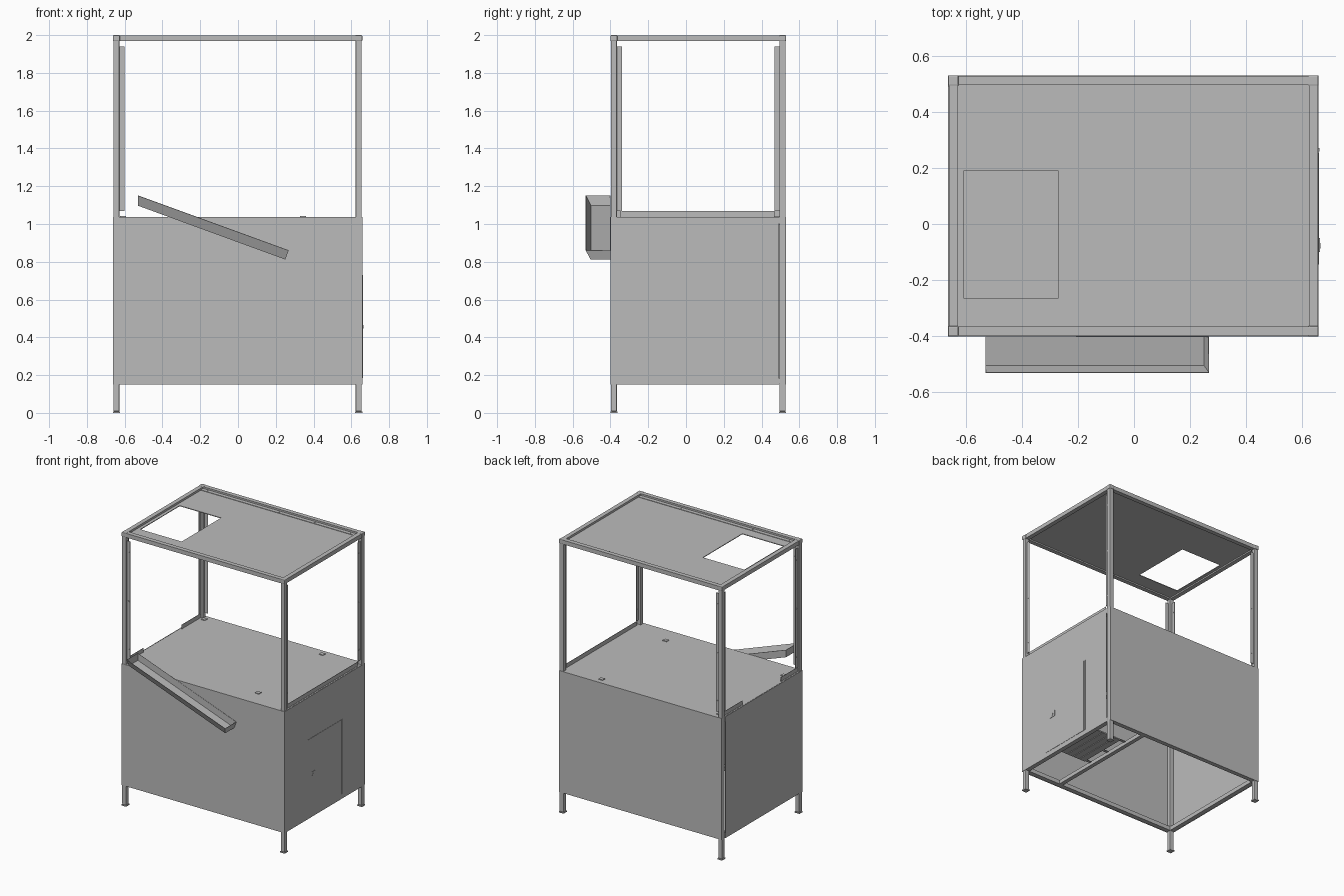
import bpy, bmesh, math
from mathutils import Vector, Matrix

if "Cube" in bpy.data.objects:
    bpy.data.objects.remove(bpy.data.objects["Cube"])

grey = bpy.data.materials.new("painted_grey")
grey.diffuse_color = (0.5, 0.5, 0.5, 1)
grey.use_nodes = True
grey.node_tree.nodes["Principled BSDF"].inputs["Base Color"].default_value = grey.diffuse_color


def finish(name, bm):
    me = bpy.data.meshes.new(name)
    bmesh.ops.recalc_face_normals(bm, faces=bm.faces)
    bm.to_mesh(me)
    bm.free()
    me.materials.append(grey)
    ob = bpy.data.objects.new(name, me)
    bpy.context.collection.objects.link(ob)
    return ob


def boxes(name, *specs, bevel=0):
    """One object from boxes given as (x0, x1, y0, y1, z0, z1)."""
    bm = bmesh.new()
    for x0, x1, y0, y1, z0, z1 in specs:
        m = Matrix.Translation(((x0 + x1) / 2, (y0 + y1) / 2, (z0 + z1) / 2))
        m = m @ Matrix.Diagonal((x1 - x0, y1 - y0, z1 - z0, 1))
        bmesh.ops.create_cube(bm, size=1, matrix=m)
    ob = finish(name, bm)
    if bevel:
        mod = ob.modifiers.new("soft_edges", 'BEVEL')
        mod.width, mod.segments = bevel, 2
    return ob


def discs(name, points, axis, r=0.005, depth=0.004):
    """Small screw heads facing along the given axis."""
    bm = bmesh.new()
    rot = Vector((0, 0, 1)).rotation_difference(Vector(axis)).to_matrix().to_4x4()
    for p in points:
        bmesh.ops.create_cone(bm, cap_ends=True, segments=10, radius1=r, radius2=r,
                              depth=depth, matrix=Matrix.Translation(p) @ rot)
    return finish(name, bm)


X0, X1, Y0, Y1 = -0.66, 0.655, -0.398, 0.527   # frame outside
W, T = 0.032, 0.003                            # tube width, sheet thickness

# corner posts with feet and top caps
for sx, px in (("left", X0), ("right", X1 - W)):
    for sy, py in (("front", Y0), ("back", Y1 - W)):
        n = f"{sy}_{sx}"
        boxes(n + "_post", (px, px + W, py, py + W, 0.008, 1.99), bevel=0.004)
        boxes(n + "_foot", (px - T, px + W + T, py - T, py + W + T, 0, 0.008))
        boxes(n + "_cap", (px - T, px + W + T, py - T, py + W + T, 1.968, 2.0), bevel=0.005)

# horizontal rails at bottom, deck and roof height
for n, z in (("bottom", 0.152), ("deck", 1.003), ("roof", 1.968)):
    z1 = z + 0.03
    boxes(n + "_rails",
          (X0 + W, X1 - W, Y0, Y0 + W, z, z1), (X0 + W, X1 - W, Y1 - W, Y1, z, z1),
          (X0, X0 + W, Y0 + W, Y1 - W, z, z1), (X1 - W, X1, Y0 + W, Y1 - W, z, z1))
boxes("bottom_cross_bar", (0.325, 0.355, Y0 + W, Y1 - W, 0.152, 0.18))

# cabinet sheets: side sheets stop short of the back posts
boxes("front_panel", (X0 - T, X1 + T, Y0 - T, Y0, 0.15, 1.038))
boxes("back_panel", (X0, X1, Y1, Y1 + T, 0.15, 1.038))
boxes("left_panel", (X0 - T, X0, Y0, Y1 - W - 0.003, 0.15, 1.038))
boxes("right_panel", (X1, X1 + T, Y0, Y1 - W - 0.003, 0.15, 1.038))
boxes("deck", (X0 + 0.002, X1 - 0.002, Y0, Y1, 1.033, 1.038))
boxes("deck_tabs", *[(x - 0.016, x + 0.016, y - 0.014, y + 0.014, 1.038, 1.043)
                     for x in (-0.61, 0.345) for y in (-0.26, 0.48)])

# roof sheet around a rectangular opening
hx0, hx1, hy0, hy1 = -0.605, -0.27, -0.265, 0.19
rx0, rx1, ry0, ry1, rz0, rz1 = X0 + W, X1 - W, Y0 + W, Y1 - W, 1.978, 1.983
boxes("roof_panel", (hx1, rx1, ry0, ry1, rz0, rz1), (rx0, hx0, ry0, ry1, rz0, rz1),
      (hx0, hx1, ry0, hy0, rz0, rz1), (hx0, hx1, hy1, ry1, rz0, rz1))
boxes("roof_strips", (rx0, rx1, ry0, ry0 + 0.028, rz1, rz1 + T),
      (rx0, rx1, ry1 - 0.028, ry1, rz1, rz1 + T))
discs("roof_screws", [(x, y, rz1 + T) for x in (-0.585, -0.295, 0, 0.285, 0.575)
                      for y in (ry0 + 0.016, ry1 - 0.016)], (0, 0, 1))

# flat strips framing the side windows
for n, x in (("left", X0 + 0.012), ("right", X1 - 0.015)):
    s = [(x, x + T, ry0, ry0 + 0.026, 1.07, 1.94), (x, x + T, ry1 - 0.026, ry1, 1.07, 1.94)]
    if n == "right":
        s.append((x, x + T, ry0 + 0.02, ry1 - 0.026, 1.038, 1.068))
    else:
        s += [(x, x + T, ry0, -0.17, 1.038, 1.068), (x, x + T, 0.27, ry1, 1.038, 1.068)]
    boxes(n + "_window_strips", *s)
    discs(n + "_window_screws", [(x + T / 2, y, z) for y in (ry0 + 0.014, ry1 - 0.014)
                                 for z in (1.15, 1.5, 1.86)], (1, 0, 0), depth=0.006)

# strips beside the left posts in the front and back openings
boxes("left_edge_strips", *[(rx0, rx0 + 0.026, y, y + T, 1.07, 1.94)
                            for y in (Y0 + 0.012, Y1 - 0.015)])
discs("left_edge_screws", [(rx0 + 0.014, y + T / 2, z) for y in (Y0 + 0.012, Y1 - 0.015)
                           for z in (1.15, 1.5, 1.86)], (0, 1, 0), depth=0.006)

# service door with hinge and lock
dx = X1 + T
boxes("service_door", (dx, dx + 0.002, -0.145, 0.255, 0.185, 0.73))
boxes("door_hinge", (dx, dx + 0.003, 0.258, 0.27, 0.185, 0.73))
boxes("door_lock_plate", (dx, dx + 0.004, -0.1, -0.05, 0.435, 0.48))
discs("door_lock", [(dx + 0.004, -0.078, 0.457)], (1, 0, 0), r=0.01, depth=0.004)

# slotted shelf low in the service compartment
boxes("service_shelf", *[(x, x + 0.048, -0.04, 0.34, 0.165, 0.17)
                         for x in (0.405, 0.458, 0.511, 0.564)],
      *[(0.36, X1 - W, y, y + 0.02, 0.17, 0.174) for y in (-0.04, 0.14, 0.32)])
boxes("compartment_stud", (0.33, 0.355, Y1 - W - 0.025, Y1 - W, 0.18, 1.0))

# sloping delivery tray: open top, flared outer wall and lower end
bm = bmesh.new()
yb, yt, yi = -0.505, -0.531, Y0 - T
floor = [bm.verts.new(v) for v in ((-0.53, yi, 1.097), (-0.53, yb, 1.097),
                                   (0.25, yb, 0.812), (0.25, yi, 0.812))]
rim = [bm.verts.new(v) for v in ((-0.53, yi, 1.15), (-0.53, yt, 1.15),
                                 (0.268, yt, 0.86), (0.268, yi, 0.86))]
bm.faces.new(floor)
for i in range(4):
    j = (i + 1) % 4
    bm.faces.new((floor[i], floor[j], rim[j], rim[i]))
tray = finish("delivery_tray", bm)
mod = tray.modifiers.new("sheet_thickness", 'SOLIDIFY')
mod.thickness, mod.offset = 0.003, -1
